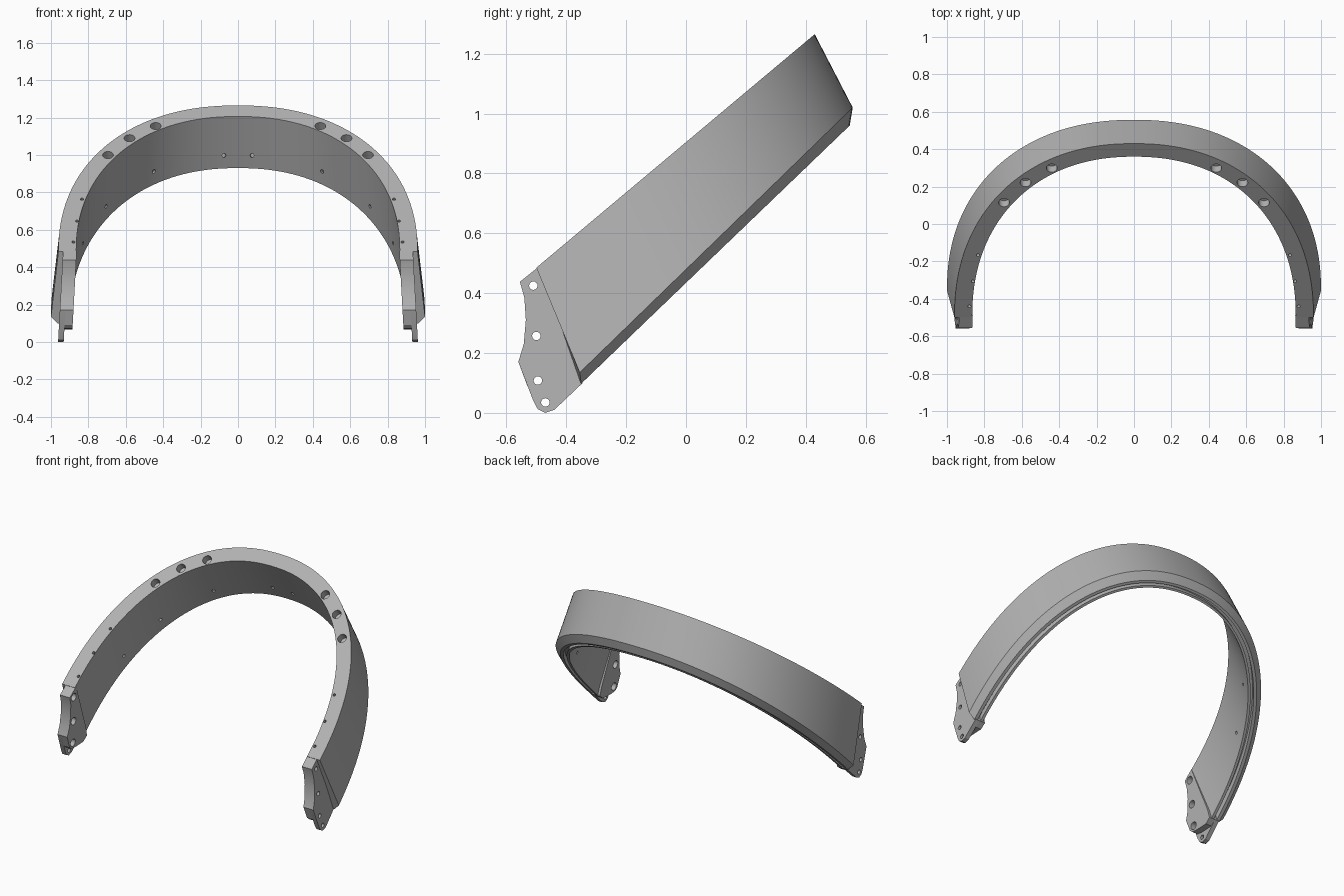
import bpy, bmesh, math
from mathutils import Vector, Matrix

cube = bpy.data.objects.get("Cube")
if cube:
    bpy.data.objects.remove(cube)

grey = bpy.data.materials.new("plain grey")
grey.use_nodes = True
grey.diffuse_color = (0.45, 0.45, 0.45, 1)
grey.node_tree.nodes["Principled BSDF"].inputs["Base Color"].default_value = (0.45, 0.45, 0.45, 1)

STEPS = 96
POWER = 2 / 2.2


def add_object(name, bm):
    bmesh.ops.recalc_face_normals(bm, faces=bm.faces)
    mesh = bpy.data.meshes.new(name)
    bm.to_mesh(mesh)
    bm.free()
    mesh.materials.append(grey)
    obj = bpy.data.objects.new(name, mesh)
    bpy.context.collection.objects.link(obj)
    return obj


def drill(obj, holes):
    """Cut round holes, each given as centre, axis, radius and length."""
    bm = bmesh.new()
    for centre, axis, radius, length in holes:
        turn = Vector(axis).to_track_quat('Z', 'Y').to_matrix().to_4x4()
        bmesh.ops.create_cone(bm, cap_ends=True, segments=20, radius1=radius, radius2=radius,
                              depth=length, matrix=Matrix.Translation(centre) @ turn)
    cutter = add_object("hole_cutter", bm)
    cutter.hide_render = True
    mod = obj.modifiers.new("holes", 'BOOLEAN')
    mod.operation = 'DIFFERENCE'
    mod.solver = 'EXACT'
    mod.object = cutter
    bpy.context.view_layer.update()
    cut = obj.evaluated_get(bpy.context.evaluated_depsgraph_get())
    mesh = bpy.data.meshes.new_from_object(cut)
    obj.modifiers.clear()
    obj.data = mesh
    bpy.data.objects.remove(cutter)


def smooth(obj):
    bpy.ops.object.select_all(action='DESELECT')
    obj.select_set(True)
    bpy.context.view_layer.objects.active = obj
    bpy.ops.object.shade_smooth_by_angle(angle=math.radians(25))


def arch(half_width, end, apex):
    """Rounded arch in a sloping plane, from one leg end over the apex to the other."""
    points = []
    for i in range(STEPS + 1):
        t = math.pi * (i / STEPS - 0.5)
        x = math.copysign(abs(math.sin(t)) ** POWER, t) * half_width
        rise = max(math.cos(t), 0) ** POWER
        y, z = (e + (a - e) * rise for e, a in zip(end, apex))
        points.append(Vector((x, y, z)))
    return points


def blend(a, b, f):
    return [p.lerp(q, f) for p, q in zip(a, b)]


# Arched band: edge curves of its cross-section, with a groove underneath
top_outer = arch(0.96, (-0.5, 0.485), (0.43, 1.265))
low_outer = arch(1.0, (-0.355, 0.135), (0.557, 1.02))
chamfer = arch(0.962, (-0.35, 0.098), (0.547, 0.96))
low_inner = arch(0.9, (-0.355, 0.093), (0.515, 0.93))
top_inner = arch(0.865, (-0.5, 0.485), (0.36, 1.206))
groove_a = blend(chamfer, low_inner, 0.35)
groove_b = blend(chamfer, low_inner, 0.7)
rings = [top_outer, low_outer, chamfer, groove_a, blend(groove_a, top_outer, 0.1),
         blend(groove_b, top_inner, 0.1), groove_b, low_inner, top_inner]
bm = bmesh.new()
grid = [[bm.verts.new(p) for p in ring] for ring in rings]
for a, b in zip(grid, grid[1:] + grid[:1]):
    for i in range(STEPS):
        bm.faces.new((a[i], a[i + 1], b[i + 1], b[i]))
for i in (0, STEPS):
    bm.faces.new([ring[i] for ring in grid])
band = add_object("arched_band", bm)

# Holes in the band's upper rim and inner wall
slope = math.atan2(0.78, 0.93)
rim_normal = Vector((0, -math.sin(slope), math.cos(slope)))
holes = []
for side in (-1, 1):
    for x, z in ((0.44, 1.155), (0.58, 1.09), (0.695, 1.0)):
        holes.append(((side * x, 0.43 + (z - 1.265) / math.tan(slope), z), rim_normal, 0.029, 0.1))
    for x, z in ((0.834, 0.764), (0.861, 0.647), (0.88, 0.535)):
        holes.append(((side * x, 0.43 + (z - 1.265) / math.tan(slope), z), rim_normal, 0.009, 0.08))
    for x in (0.09, 0.44, 0.7, 0.83):
        wall = blend(low_inner, top_inner, 0.25)
        p = min(wall, key=lambda v: abs(v.x - side * x))
        holes.append((p, (p.x, p.y + 0.3, 0), 0.01, 0.05))
drill(band, holes)
smooth(band)

# End tabs: thin outer plate with a thicker pad on its inner side
plate_outline = [(-0.49, 0.49), (-0.555, 0.438), (-0.54, 0.385), (-0.535, 0.31), (-0.542, 0.23),
                 (-0.56, 0.17), (-0.51, 0.04), (-0.495, 0.012), (-0.47, 0), (-0.44, 0.01),
                 (-0.345, 0.1), (-0.36, 0.16)]
pad_outline = plate_outline[:6] + [(-0.53, 0.09), (-0.51, 0.072), (-0.47, 0.068), (-0.38, 0.072),
                                   (-0.345, 0.1), (-0.36, 0.16)]
hole_spots = [(-0.51, 0.425), (-0.5, 0.257), (-0.495, 0.108), (-0.47, 0.035)]


def lean(side, x, z):
    return side * (x - 0.055 * z)


def tab(name, side, outline, inner, outer, radius, spots):
    bm = bmesh.new()
    loops = [[bm.verts.new((lean(side, x, z), y, z)) for y, z in outline] for x in (inner, outer)]
    for loop in loops:
        bm.faces.new(loop)
    n = len(outline)
    for i in range(n):
        j = (i + 1) % n
        bm.faces.new((loops[0][i], loops[0][j], loops[1][j], loops[1][i]))
    obj = add_object(name, bm)
    middle = (inner + outer) / 2
    drill(obj, [((lean(side, middle, z), y, z), (1, 0, 0), radius, 0.12) for y, z in spots])
    smooth(obj)


for side, label in ((1, "left"), (-1, "right")):
    tab(label + "_end_plate", side, plate_outline, 0.932, 0.962, 0.014, hole_spots)
    tab(label + "_end_pad", side, pad_outline, 0.889, 0.932, 0.025, hole_spots[:3])
